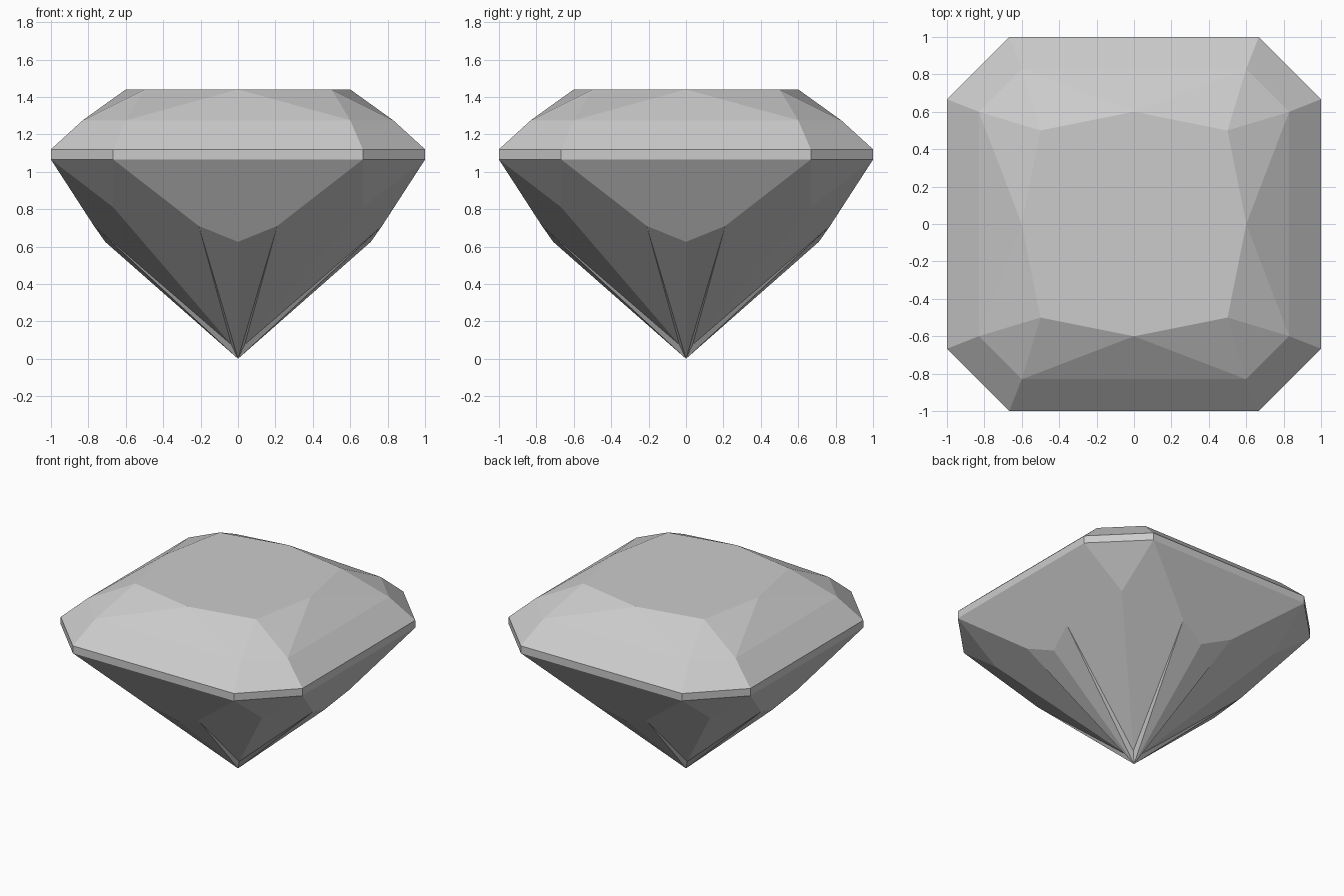
import bpy
import bmesh
from mathutils import Matrix
from math import pi

cube = bpy.data.objects.get("Cube")
if cube:
    bpy.data.objects.remove(cube)

mat = bpy.data.materials.new("pale_grey")
mat.use_nodes = True
GREY = (0.6, 0.6, 0.6, 1)
mat.diffuse_color = GREY
mat.node_tree.nodes["Principled BSDF"].inputs["Base Color"].default_value = GREY

TABLE, BREAK, RIM, RIM_LOW = 1.44, 1.275, 1.12, 1.065


def make_part(name, quarter):
    """Build a part from the facets of one quarter, turned four times."""
    bm = bmesh.new()
    for i in range(4):
        turn = Matrix.Rotation(i * pi / 2, 3, "Z")
        for facet in quarter:
            bm.faces.new([bm.verts.new(turn @ Matrix.Identity(3) @ to_vec(p)) for p in facet])
    bmesh.ops.remove_doubles(bm, verts=bm.verts, dist=0.001)
    bmesh.ops.recalc_face_normals(bm, faces=bm.faces)
    # open shells: make every facet point away from the middle of the gem
    middle = to_vec((0, 0, 0.95))
    for f in bm.faces:
        if f.normal.dot(f.calc_center_median() - middle) < 0:
            f.normal_flip()
    mesh = bpy.data.meshes.new(name)
    bm.to_mesh(mesh)
    bm.free()
    mesh.materials.append(mat)
    obj = bpy.data.objects.new(name, mesh)
    bpy.context.collection.objects.link(obj)


def to_vec(p):
    return Matrix.Translation(p).to_translation()


# Shared points of the front quarter and its +x corner
rim_l, rim_r, rim_c = (-0.667, -1), (0.667, -1), (1, -0.667)
brk_l, brk_r, brk_c = (-0.6, -0.83), (0.6, -0.83), (0.83, -0.6)
tab_l, tab_f, tab_c = (-0.5, -0.5), (0, -0.6), (0.5, -0.5)


def at(z, *points):
    return [(x, y, z) for x, y in points]


# Crown: sloped band, star facets and the flat table
make_part("crown", [
    at(RIM, rim_l, rim_r) + at(BREAK, brk_r, brk_l),
    at(RIM, rim_r, rim_c) + at(BREAK, brk_c, brk_r),
    at(BREAK, brk_l, brk_r) + at(TABLE, tab_f),
    at(BREAK, brk_r) + at(TABLE, tab_c, tab_f),
    at(BREAK, brk_l) + at(TABLE, tab_f, tab_l),
    at(BREAK, brk_r, brk_c) + at(TABLE, tab_c),
    at(TABLE, tab_l, tab_f, tab_c, (0, 0)),
])

# Girdle: thin upright band
make_part("girdle", [
    at(RIM_LOW, rim_l, rim_r) + at(RIM, rim_r, rim_l),
    at(RIM_LOW, rim_r, rim_c) + at(RIM, rim_c, rim_r),
])

# Pavilion: main facets, corner facets and long facets to the tip
side_l, side_r, mid = (-0.21, -0.77, 0.71), (0.21, -0.77, 0.71), (0, -0.71, 0.625)
kite_l, kite_r = (-0.667, -0.667, 0.81), (0.667, -0.667, 0.81)
fold_l, fold_r, tip = (-0.035, -0.035, 0.075), (0.035, -0.035, 0.075), (0, 0, 0)
low_l, low_r, low_c = at(RIM_LOW, rim_l, rim_r, rim_c)
make_part("pavilion", [
    [low_l, low_r, side_r, mid, side_l],
    [low_r, low_c, kite_r],
    [low_r, kite_r, fold_r, side_r],
    [low_l, side_l, fold_l, kite_l],
    [side_r, fold_r, tip],
    [side_l, tip, fold_l],
    [mid, side_r, tip],
    [mid, tip, side_l],
])
